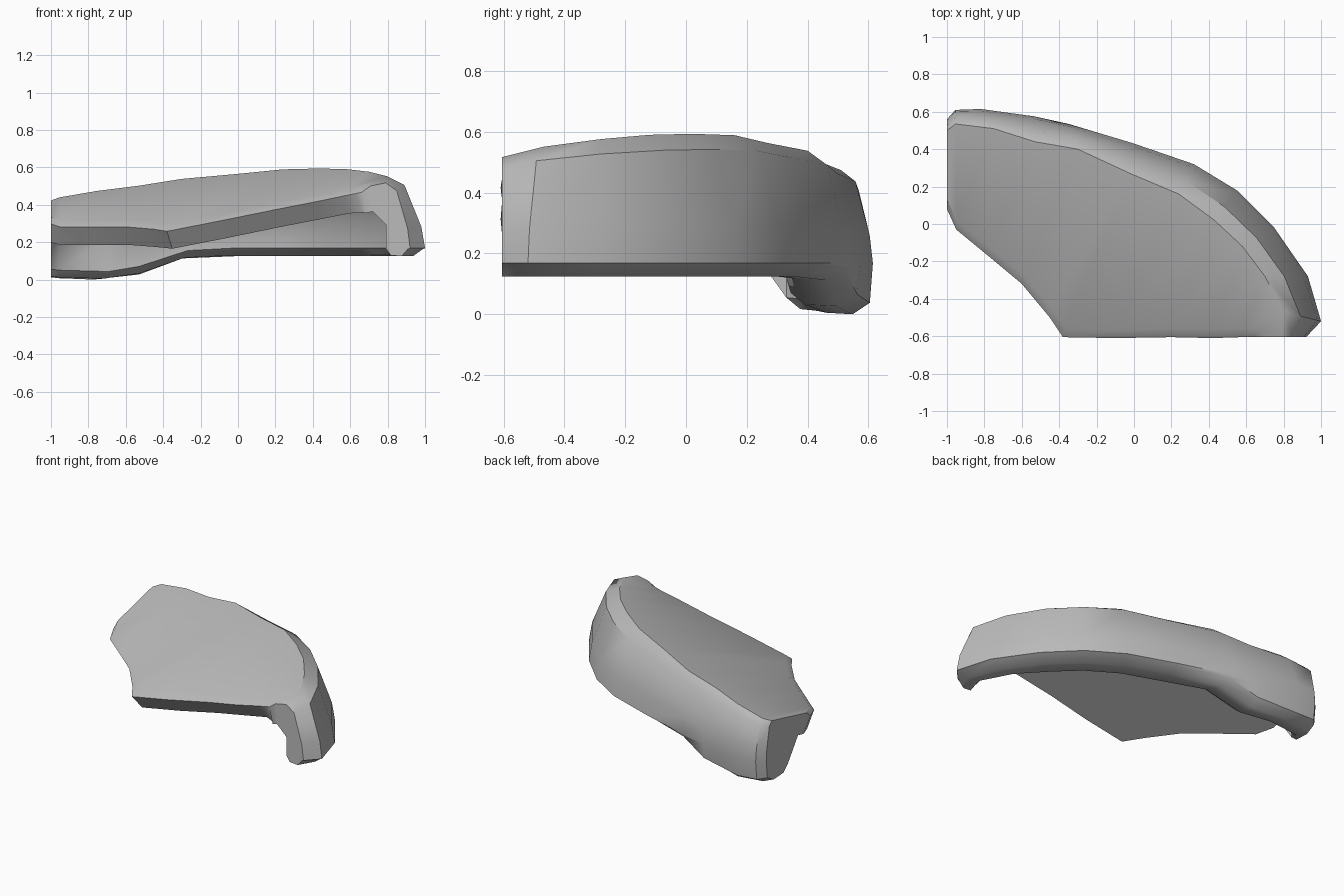
import bpy, bmesh, math
from mathutils import Vector

cube = bpy.data.objects.get("Cube")
if cube:
    bpy.data.objects.remove(cube, do_unlink=True)

# Single grey material
grey = bpy.data.materials.new("stone_grey")
grey.use_nodes = True
grey.diffuse_color = (0.5, 0.5, 0.5, 1)
grey.node_tree.nodes["Principled BSDF"].inputs["Base Color"].default_value = (0.5, 0.5, 0.5, 1)

# Stations along the curved rim: outer wall, top crest, free plate edge, foot height
STATIONS = [
    ((-1, .56), (-1, .50), (-1, .08), .055),
    ((-.955, .61), (-.955, .535), (-.95, -.03), .05),
    ((-.82, .615), (-.75, .51), (-.78, -.17), .043),
    ((-.53, .575), (-.53, .44), (-.60, -.32), .07),
    ((-.35, .535), (-.30, .40), (-.45, -.50), .155),
    ((0, .43), (-.02, .27), (-.38, -.605), .168),
    ((.32, .32), (.24, .16), (-.10, -.61), .168),
    ((.55, .18), (.43, .02), (.20, -.605), .168),
    ((.75, -.02), (.58, -.12), (.42, -.61), .168),
    ((.93, -.28), (.70, -.28), (.57, -.605), .168),
    ((1, -.52), (.80, -.47), (.63, -.605), .168),
    ((.92, -.605), (.79, -.605), (.66, -.605), .168),
]
WALL_BASE = .168
THICK = .14


def plate_z(p):
    """Height of the sloping top plane."""
    return .503 + .2 * p.x + .238 * p.y


def section(outer, crest, edge, foot):
    """Closed cross-section: rim wall, lip, inner wall, underside and top of the plate."""
    o, c, e = Vector(outer), Vector(crest), Vector(edge)
    inward = (c - o).normalized()
    reach = min(.23, (e - o).length * .5)
    top = plate_z(c)
    lip = o + inward * reach
    under = o + inward * (reach + .07)
    under_z = plate_z(under) - THICK
    to_crest = (c - e).normalized()
    bevel = e + to_crest * min(.05, (c - e).length * .4)
    tuck = e + to_crest * min(.075, (c - e).length * .2)

    # Rounded outer wall
    pts = [(c, top)]
    for across, up in ((.55, .88), (.1, .3), (0, 0)):
        pts.append((o.lerp(c, across), WALL_BASE + (top - WALL_BASE) * up))
    # Broad foot, lip and inner wall
    pts += [(o + inward * .012, foot - .005),
            (o + inward * reach * .35, foot - .043),
            (o + inward * reach * .8, foot - .038),
            (lip, foot),
            (lip, foot + (under_z - foot) * .65),
            (under, under_z)]
    # Free edge of the plate, undercut below
    pts += [(tuck, plate_z(tuck) - THICK),
            (e, plate_z(e) - .025),
            (bevel, plate_z(bevel))]
    return [(p.x, p.y, z) for p, z in pts]


# Curved shell with hanging rim
bm = bmesh.new()
rings = [[bm.verts.new(p) for p in section(*s)] for s in STATIONS]
for a, b in zip(rings, rings[1:]):
    for i in range(len(a)):
        j = (i + 1) % len(a)
        bm.faces.new((a[i], a[j], b[j], b[i]))
bm.faces.new(rings[0])
bm.faces.new(rings[-1])
bmesh.ops.triangulate(bm, faces=[f for f in bm.faces if len(f.verts) > 4])
bmesh.ops.recalc_face_normals(bm, faces=bm.faces)

mesh = bpy.data.meshes.new("curved_shell")
bm.to_mesh(mesh)
bm.free()
mesh.materials.append(grey)
shell = bpy.data.objects.new("curved_shell", mesh)
bpy.context.collection.objects.link(shell)
bpy.ops.object.select_all(action="DESELECT")
shell.select_set(True)
bpy.context.view_layer.objects.active = shell
bpy.ops.object.shade_smooth_by_angle(angle=math.radians(40))
